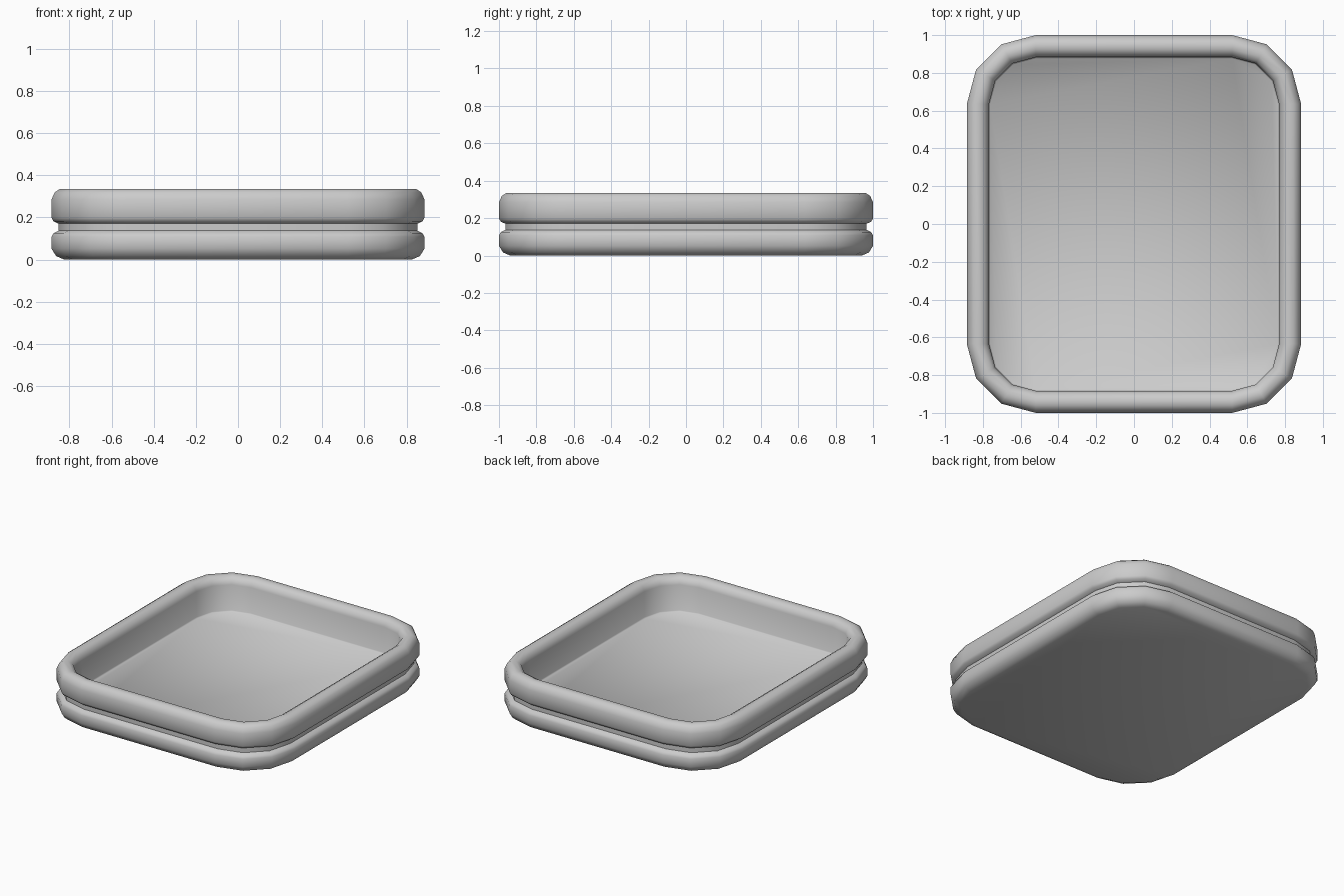
import bpy, bmesh
from math import sin, cos, radians

if "Cube" in bpy.data.objects:
    bpy.data.objects.remove(bpy.data.objects["Cube"])

CX, CY, R = 0.52, 0.635, 0.365   # corner centres and outer corner radius

# wall section: (inset from outer outline, height), from underside to floor
PROFILE = [
    (0.060, 0.000), (0.022, 0.016), (0.000, 0.052),            # lower bead
    (0.000, 0.108), (0.010, 0.125), (0.034, 0.137),
    (0.034, 0.170), (0.010, 0.181), (0.000, 0.198),            # groove
    (0.000, 0.285), (0.015, 0.318), (0.040, 0.335),            # upper bead
    (0.075, 0.335), (0.103, 0.318), (0.117, 0.285),            # inner lip
    (0.117, 0.105), (0.124, 0.097),                            # floor edge
]


def outline(inset):
    """Rounded rectangle with three segments per corner."""
    pts = []
    for start, sx, sy in ((0, 1, 1), (90, -1, 1), (180, -1, -1), (270, 1, -1)):
        for i in range(4):
            a = radians(start + 30 * i)
            pts.append((sx * CX + (R - inset) * cos(a), sy * CY + (R - inset) * sin(a)))
    return pts


# tray shell: stacked rings bridged, with underside and floor caps
bm = bmesh.new()
rings = [[bm.verts.new((x, y, z)) for x, y in outline(d)] for d, z in PROFILE]
for low, high in zip(rings, rings[1:]):
    n = len(low)
    for i in range(n):
        j = (i + 1) % n
        bm.faces.new((low[i], low[j], high[j], high[i]))
bm.faces.new(rings[0][::-1])
bm.faces.new(rings[-1])
bmesh.ops.recalc_face_normals(bm, faces=bm.faces)

mesh = bpy.data.meshes.new("tray")
bm.to_mesh(mesh)
bm.free()
tray = bpy.data.objects.new("tray", mesh)
bpy.context.collection.objects.link(tray)
bpy.context.view_layer.objects.active = tray
tray.select_set(True)
bpy.ops.object.shade_smooth_by_angle(angle=radians(50))
